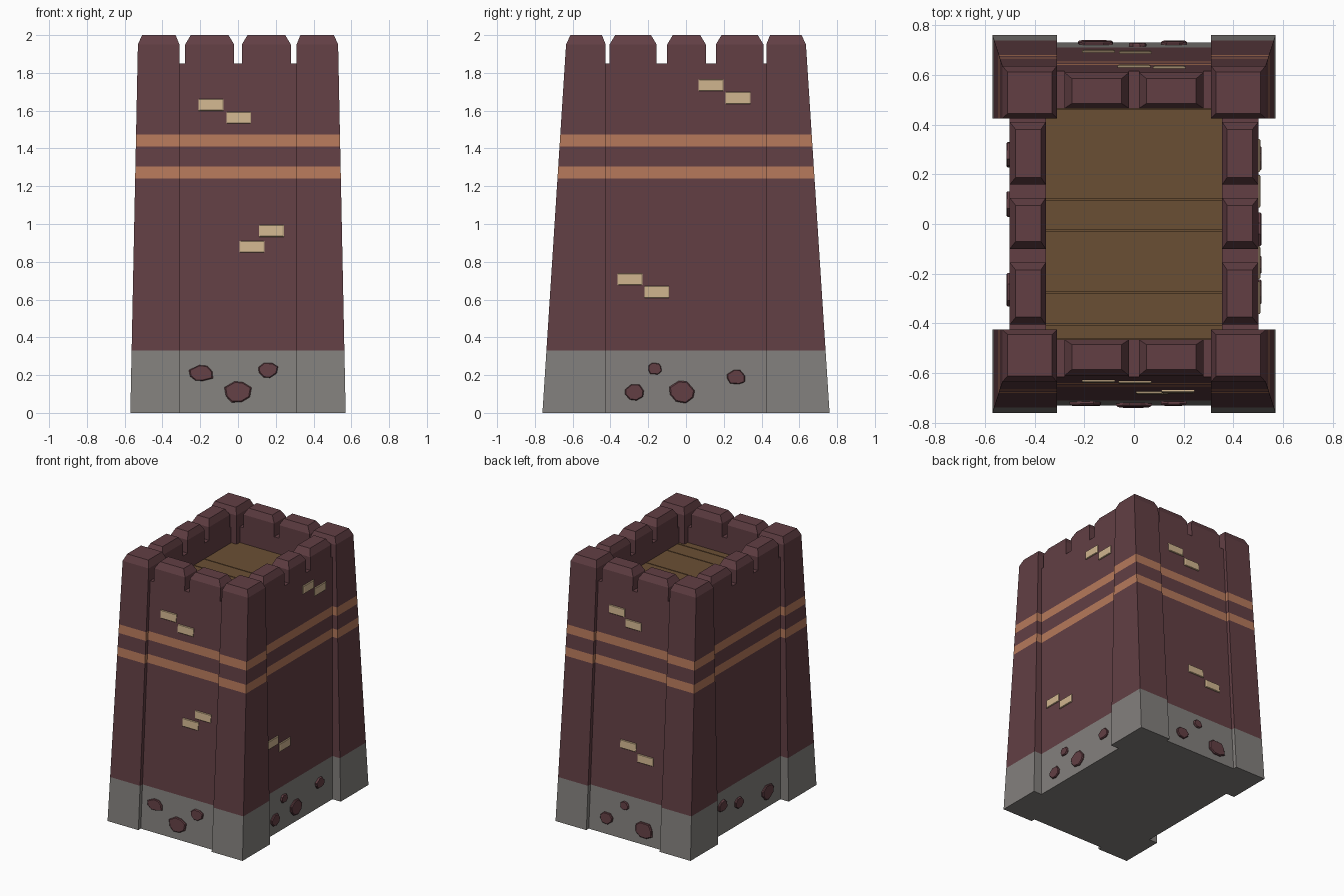
import bpy, bmesh, math, random
from mathutils import Matrix, Vector

random.seed(4)
cube = bpy.data.objects.get("Cube")
if cube:
    bpy.data.objects.remove(cube, do_unlink=True)


def material(name, srgb):
    """Flat material from an 8-bit sRGB colour, stored as linear."""
    col = [((c / 255 + 0.055) / 1.055) ** 2.4 for c in srgb] + [1]
    m = bpy.data.materials.new(name)
    m.use_nodes = True
    m.diffuse_color = col
    node = m.node_tree.nodes["Principled BSDF"]
    node.inputs["Base Color"].default_value = col
    node.inputs["Roughness"].default_value = 0.9
    return m


MAROON = material("maroon_brick", (98, 63, 68))
GREY = material("grey_plinth", (131, 128, 125))
ORANGE = material("orange_band", (182, 121, 91))
CREAM = material("cream_brick", (208, 181, 143))
BROWN = material("brown_wood", (106, 79, 52))

PLINTH = 0.33
BANDS = [(1.24, 1.305), (1.41, 1.475)]
SLOPE = 0.0615            # inward lean of the front and back walls
FRONT = 0.73              # their distance from the centre at the ground


def front_y(z):
    return FRONT - SLOPE * z


def finish(bm, name, mats):
    bmesh.ops.recalc_face_normals(bm, faces=bm.faces)
    me = bpy.data.meshes.new(name)
    bm.to_mesh(me)
    bm.free()
    for m in mats:
        me.materials.append(m)
    ob = bpy.data.objects.new(name, me)
    bpy.context.collection.objects.link(ob)
    return ob


def loft(bm, rings):
    """Join rings of points and cap both ends."""
    rows = [[bm.verts.new(p) for p in ring] for ring in rings]
    for a, b in zip(rows, rows[1:]):
        for i in range(len(a)):
            j = (i + 1) % len(a)
            bm.faces.new((a[i], a[j], b[j], b[i]))
    bm.faces.new(rows[0][::-1])
    bm.faces.new(rows[-1])


def stack(name, levels, mats, sx=1, sy=1):
    """Solid from stacked rectangles (x0, x1, y0, y1, z), mirrored by sx, sy."""
    bm = bmesh.new()
    loft(bm, [[(sx * x, sy * y, z) for x, y in ((x0, y0), (x1, y0), (x1, y1), (x0, y1))]
              for x0, x1, y0, y1, z in levels])
    if len(mats) > 1:
        # cut at each colour change, then colour by height
        for z in [PLINTH] + [h for band in BANDS for h in band]:
            bmesh.ops.bisect_plane(bm, geom=bm.verts[:] + bm.edges[:] + bm.faces[:],
                                   plane_co=(0, 0, z), plane_no=(0, 0, 1))
        for f in bm.faces:
            z = f.calc_center_median().z
            if z < PLINTH:
                f.material_index = 1
            elif any(lo < z < hi for lo, hi in BANDS):
                f.material_index = 2
    return finish(bm, name, mats)


STONEWORK = [MAROON, GREY, ORANGE]
NOTCH, SHOULDER, TOP = 1.85, 1.95, 2.0
FLOOR = 1.73
IN_X, IN_Y, SIDE = 0.355, 0.465, 0.5
POST_X, POST_Y = 0.31, 0.425

# Corner towers, walls and front/back battlements
for sy, end in ((-1, "front"), (1, "back")):
    for sx, side in ((-1, "right"), (1, "left")):
        stack(f"corner_tower_{end}_{side}",
              [(POST_X, 0.57, POST_Y, 0.76, 0), (POST_X, 0.53, POST_Y, 0.635, SHOULDER),
               (POST_X + 0.02, 0.508, POST_Y + 0.02, 0.612, TOP)], STONEWORK, sx, sy)
        stack(f"merlon_{end}_{side}",
              [(0.02, 0.28, IN_Y, front_y(NOTCH), NOTCH),
               (0.02, 0.28, IN_Y, front_y(SHOULDER), SHOULDER),
               (0.05, 0.25, IN_Y + 0.02, 0.585, TOP)], [MAROON], sx, sy)
    stack(f"wall_{end}", [(-POST_X - 0.03, POST_X + 0.03, IN_Y, FRONT, 0),
                          (-POST_X - 0.03, POST_X + 0.03, IN_Y, front_y(NOTCH), NOTCH)],
          STONEWORK, 1, sy)

# Side walls and battlements
for sx, side in ((-1, "right"), (1, "left")):
    stack(f"wall_{side}", [(IN_X, SIDE, -POST_Y - 0.03, POST_Y + 0.03, z) for z in (0, NOTCH)],
          STONEWORK, sx)
    for y0, y1, place in ((-0.405, -0.155, "front"), (-0.1, 0.105, "middle"),
                          (0.158, 0.41, "back")):
        stack(f"side_merlon_{side}_{place}",
              [(IN_X, SIDE, y0, y1, NOTCH), (IN_X, SIDE, y0, y1, SHOULDER),
               (IN_X + 0.02, SIDE - 0.024, y0 + 0.03, y1 - 0.03, TOP)], [MAROON], sx)

# Base slab and timber roof deck
stack("base_slab", [(-IN_X, IN_X, -IN_Y, IN_Y, z) for z in (0, 0.1)], [GREY])
stack("deck_underlay", [(-IN_X, IN_X, -IN_Y, IN_Y, FLOOR + d) for d in (-0.05, -0.01)], [BROWN])
cuts = [-IN_Y, -0.405, -0.275, -0.027, 0.1, IN_Y]
for i, (y0, y1) in enumerate(zip(cuts, cuts[1:])):
    stack(f"deck_board_{i + 1}",
          [(-IN_X, IN_X, y0 + 0.003, y1 - 0.003, FLOOR + d) for d in (-0.02, 0)], [BROWN])


def on_wall(angle, u, z, leaning):
    """Matrix that sets a part on a wall; its local -y points outward."""
    dist, tilt = (front_y(z), math.atan(SLOPE)) if leaning else (SIDE, 0)
    return (Matrix.Rotation(math.radians(angle), 4, "Z")
            @ Matrix.Translation((u, -dist, z)) @ Matrix.Rotation(-tilt, 4, "X"))


def plate(name, outline, depth, mat, matrix):
    """Thin raised plate with a chamfered rim."""
    bm = bmesh.new()
    loft(bm, [[(x * s, -d, z * s) for x, z in outline]
              for s, d in ((1, -0.01), (1, depth * 0.6), (0.9, depth))])
    bm.transform(matrix)
    finish(bm, name, [mat])


def pebble(w, h):
    """Irregular rounded outline."""
    n = 8
    pts = []
    for i in range(n):
        a = math.tau * (i + random.uniform(-0.2, 0.2)) / n + 0.3
        r = random.uniform(0.94, 1.1) / max(abs(math.cos(a)), abs(math.sin(a))) ** 0.5
        pts.append((w / 2 * r * math.cos(a), h / 2 * r * math.sin(a)))
    return pts


# Exposed bricks (u, z) and rubble stones (u, z, width, height) per wall
BRICK = [(-0.066, -0.031), (0.066, -0.031), (0.066, 0.031), (-0.066, 0.031)]
DETAILS = {
    "front": (0, True,
              [(-0.143, 1.63), (0.004, 1.562), (0.075, 0.88), (0.177, 0.963)],
              [(-0.195, 0.21, 0.125, 0.085), (0, 0.11, 0.14, 0.11), (0.16, 0.225, 0.1, 0.08)]),
    "left": (90, False,
             [(0.132, 1.735), (0.276, 1.667), (-0.297, 0.707), (-0.155, 0.64)],
             [(-0.275, 0.11, 0.1, 0.085), (-0.165, 0.235, 0.07, 0.06),
              (-0.02, 0.11, 0.135, 0.11), (0.265, 0.19, 0.1, 0.08)]),
    "back": (180, True,
             [(-0.142, 1.67), (0, 1.6), (-0.005, 0.7), (0.143, 0.63)],
             [(-0.163, 0.12, 0.1, 0.085), (-0.015, 0.25, 0.07, 0.06), (0.155, 0.11, 0.14, 0.11)]),
    "right": (270, False, [],
              [(-0.28, 0.22, 0.1, 0.08), (-0.08, 0.17, 0.1, 0.085), (0.265, 0.12, 0.135, 0.11)]),
}
for wall, (angle, leaning, bricks, stones) in DETAILS.items():
    for i, (u, z) in enumerate(bricks):
        plate(f"brick_{wall}_{i + 1}", BRICK, 0.009, CREAM, on_wall(angle, u, z, leaning))
    for i, (u, z, w, h) in enumerate(stones):
        plate(f"rubble_stone_{wall}_{i + 1}", pebble(w, h), 0.014, MAROON,
              on_wall(angle, u, z, leaning))
